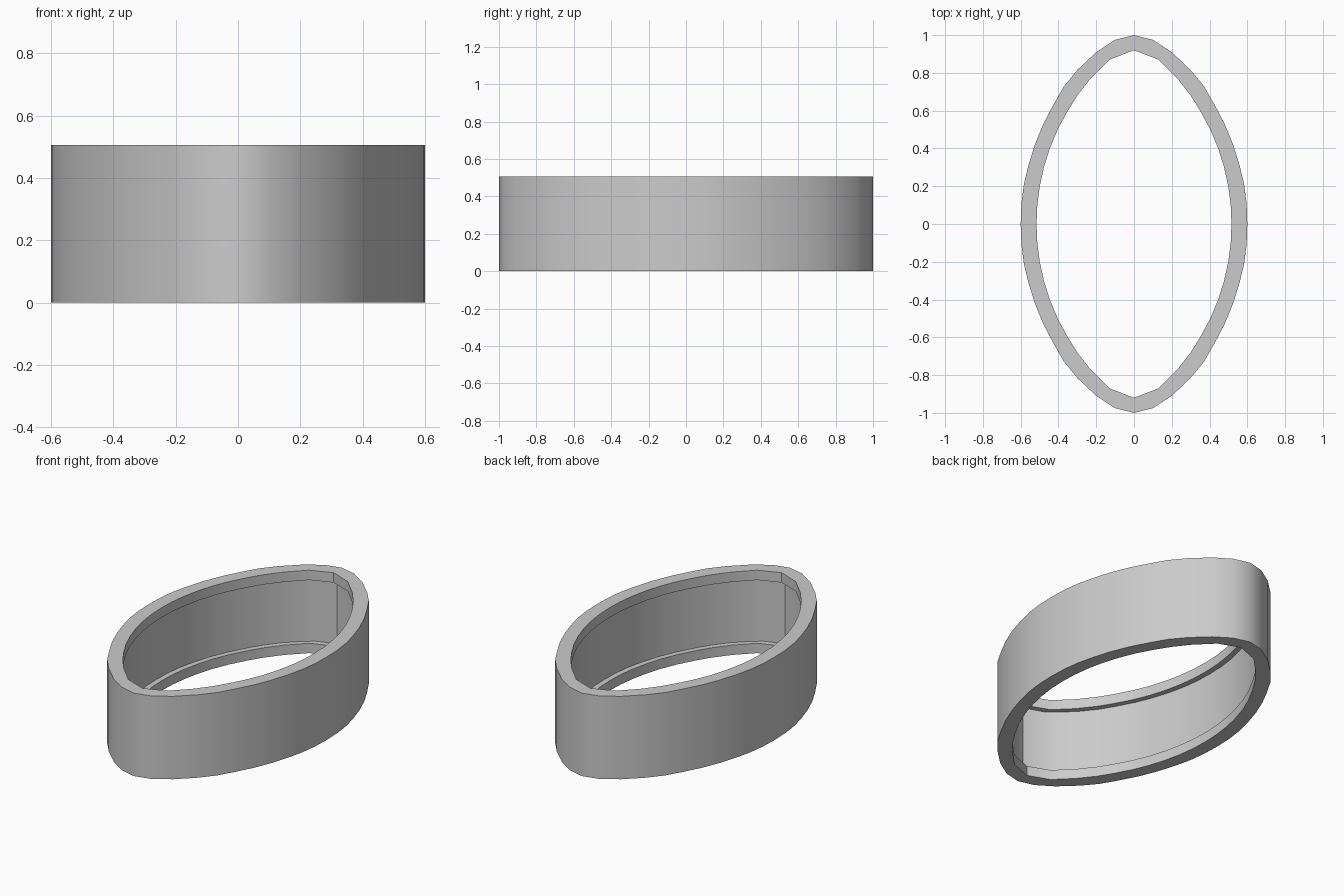
import bpy
import bmesh
import math
from mathutils import Vector

cube = bpy.data.objects.get("Cube")
if cube:
    bpy.data.objects.remove(cube, do_unlink=True)

HEIGHT, LIP, DEPTH = 0.505, 0.06, 0.4

# Quarter outlines, from the broad side to the narrow tip
OUTER = [(.6, 0), (.596, .11), (.583, .21), (.559, .31), (.525, .42), (.48, .53),
         (.425, .635), (.37, .73), (.3, .815), (.2, .91), (.1, .975), (0, 1)]
INNER = [(.516, 0), (.512, .1), (.499, .2), (.477, .3), (.446, .4), (.404, .5),
         (.35, .6), (.3, .68), (.23, .77), (.18, .82), (.13, .87), (0, .92)]


def full_loop(quarter):
    """Mirror a quarter outline into a closed anticlockwise loop."""
    half = quarter + [(-x, y) for x, y in reversed(quarter[:-1])]
    return [Vector(p) for p in half] + [Vector((x, -y)) for x, y in reversed(half[1:-1])]


def make_material(name, value):
    mat = bpy.data.materials.new(name)
    mat.use_nodes = True
    colour = (value, value, value, 1)
    mat.diffuse_color = colour
    mat.node_tree.nodes["Principled BSDF"].inputs["Base Color"].default_value = colour
    return mat


outer, inner = full_loop(OUTER), full_loop(INNER)
recess = [a.lerp(b, DEPTH) for a, b in zip(inner, outer)]

# Cross-section of the band: outer wall, two lips and the channel between them
section = [(outer, 0), (outer, HEIGHT), (inner, HEIGHT), (inner, HEIGHT - LIP),
           (recess, HEIGHT - LIP), (recess, LIP), (inner, LIP), (inner, 0)]
bm = bmesh.new()
rings = [[bm.verts.new((p.x, p.y, z)) for p in loop] for loop, z in section]
for k, ring in enumerate(rings):
    following = rings[(k + 1) % len(rings)]
    for i in range(len(ring)):
        j = (i + 1) % len(ring)
        bm.faces.new((ring[i], ring[j], following[j], following[i]))
bmesh.ops.recalc_face_normals(bm, faces=bm.faces)

mesh = bpy.data.meshes.new("oval_band")
bm.to_mesh(mesh)
bm.free()
mesh.materials.append(make_material("light grey", 0.6))
band = bpy.data.objects.new("oval_band", mesh)
bpy.context.collection.objects.link(band)

# Smooth walls with crisp rims
bpy.context.view_layer.objects.active = band
band.select_set(True)
bpy.ops.object.shade_smooth_by_angle(angle=math.radians(35))
